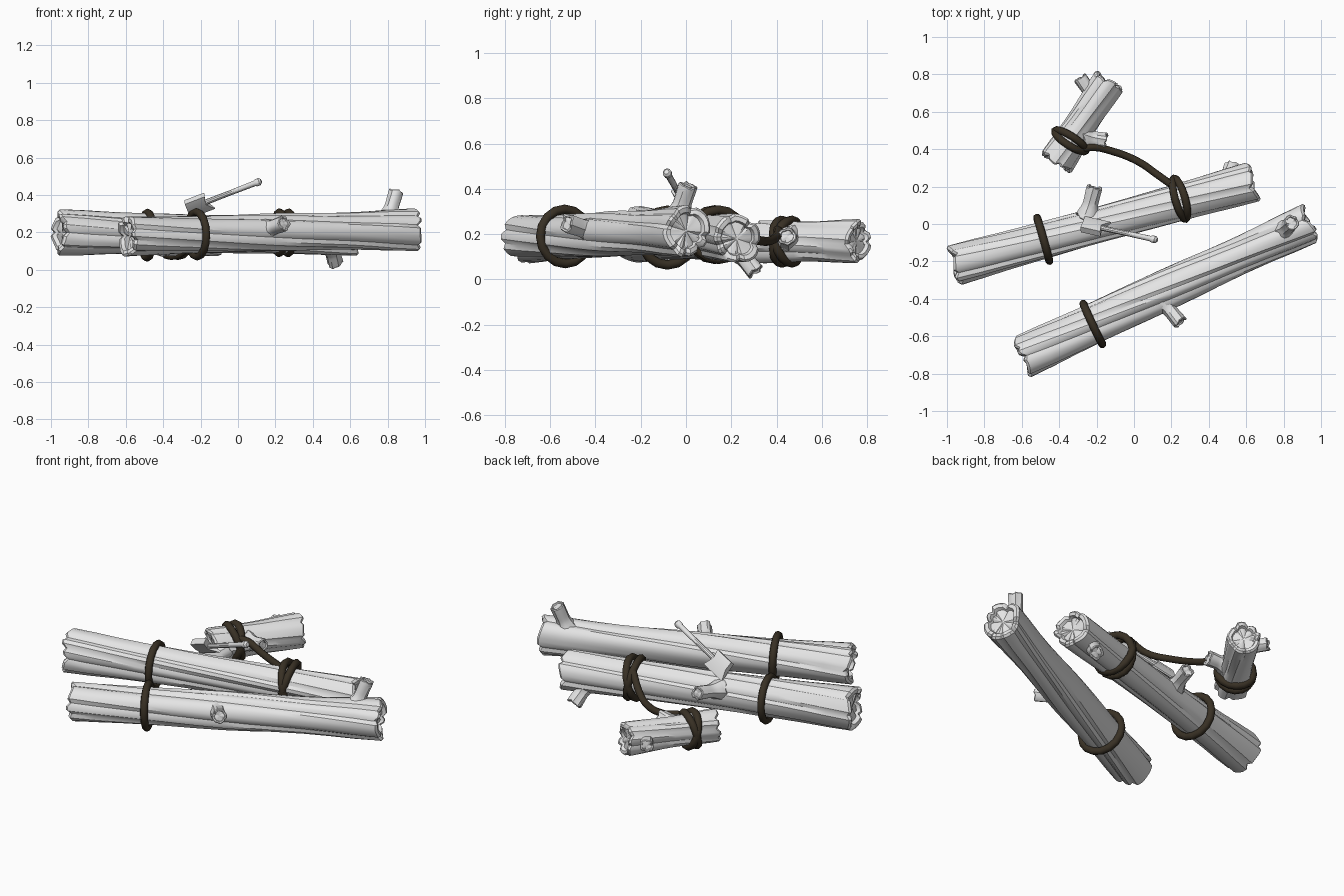
import bpy, bmesh, math, random
from mathutils import Vector, Matrix

random.seed(4)
cube = bpy.data.objects.get("Cube")
if cube:
    bpy.data.objects.remove(cube)


def material(name, color):
    m = bpy.data.materials.new(name)
    m.use_nodes = True
    m.diffuse_color = color
    m.node_tree.nodes["Principled BSDF"].inputs["Base Color"].default_value = color
    return m


WOOD = material("pale grey wood", (0.78, 0.78, 0.78, 1))
ROPE = material("dark brown rope", (0.04, 0.03, 0.018, 1))


def finish(obj, mat, angle=35):
    obj.data.materials.append(mat)
    bpy.ops.object.select_all(action="DESELECT")
    obj.select_set(True)
    bpy.context.view_layer.objects.active = obj
    bpy.ops.object.shade_smooth_by_angle(angle=math.radians(angle))


def new_object(name, bm):
    bmesh.ops.recalc_face_normals(bm, faces=bm.faces)
    mesh = bpy.data.meshes.new(name)
    bm.to_mesh(mesh)
    bm.free()
    obj = bpy.data.objects.new(name, mesh)
    bpy.context.collection.objects.link(obj)
    return obj


def log(name, start, end, radii, twist=0.0, sides=32, cracks=7, lump=0.05):
    """Gnarled trunk: twisted body with grooves, raised bark rims, recessed cracked ends."""
    start, end = Vector(start), Vector(end)
    axis = end - start
    length = axis.length
    frame = Matrix.Translation(start) @ axis.to_track_quat("Z", "Y").to_matrix().to_4x4()
    step = sides // cracks
    grooves = {i * step + random.randrange(max(1, step - 1)) for i in range(cracks)}
    phase = random.uniform(0, 6)
    r0, r1 = radii[0], radii[-1]

    # stations: distance along the trunk, radius, crack depth, end direction
    rim = [(0.22, 0.05, 0), (0.20, 0.66, 0.10), (0.02, 0.72, 0.14), (0.0, 0.90, 0.14), (0.10, 1.0, 0.14)]
    stations = [(d * r0, f * r0, c * r0, 1) for d, f, c in rim]
    body = 12
    for k in range(1, body):
        t = k / body
        s = t * (len(radii) - 1)
        i = min(int(s), len(radii) - 2)
        u = s - i
        u = u * u * (3 - 2 * u)
        stations.append((t * length, radii[i] * (1 - u) + radii[i + 1] * u, 0, 0))
    stations += [(length - d * r1, f * r1, c * r1, -1) for d, f, c in reversed(rim)]

    bm = bmesh.new()
    rings = []
    for dist, r, crack, side in stations:
        t = dist / length
        ring = []
        for j in range(sides):
            a = 2 * math.pi * j / sides
            shape = 1 + lump * math.cos(2 * a + phase) + 0.6 * lump * math.cos(5 * a + phase * 2 + 2 * t)
            z = dist
            if side and r > 0.6 * (r0 if side > 0 else r1):
                z += side * 0.10 * r * math.cos(3 * a + phase)
            if j in grooves:
                z += side * crack
                if side == 0 or crack > 0.12 * r:
                    shape *= 0.91
            ang = a + twist * t
            ring.append(bm.verts.new(frame @ Vector((r * shape * math.cos(ang), r * shape * math.sin(ang), z))))
        rings.append(ring)
    for lower, upper in zip(rings, rings[1:]):
        for j in range(sides):
            k = (j + 1) % sides
            bm.faces.new((lower[j], lower[k], upper[k], upper[j]))
    bm.faces.new(rings[0])
    bm.faces.new(rings[-1])
    obj = new_object(name, bm)
    finish(obj, WOOD)
    return obj


def stub(name, start, end, r):
    log(name, start, end, (r * 1.5, r * 0.95, r), 0.2, sides=15, cracks=5, lump=0.04)


def ring(name, center, axis, radius, tilt=0.0):
    """Rope loop around a trunk, optionally tilted about a horizontal axis."""
    axis = Vector(axis).normalized()
    across = axis.cross(Vector((0, 0, 1))).normalized()
    rot = Matrix.Rotation(tilt, 3, across) @ axis.to_track_quat("Z", "Y").to_matrix()
    bpy.ops.mesh.primitive_torus_add(major_segments=16, minor_segments=8, major_radius=radius,
                                     minor_radius=0.021, location=center, rotation=rot.to_euler())
    obj = bpy.context.object
    obj.name = name
    finish(obj, ROPE, 60)


# Trunks
front = ((-0.60, -0.715, 0.18), (0.945, 0.01, 0.215))
middle = ((-0.965, -0.225, 0.2), (0.64, 0.23, 0.18))
back = ((-0.42, 0.325, 0.165), (-0.13, 0.77, 0.17))
log("front_log", *front, (0.112, 0.103, 0.105, 0.098, 0.112), 1.3)
log("middle_log", *middle, (0.118, 0.104, 0.098, 0.1, 0.108), 0.9)
log("back_log", *back, (0.096, 0.086, 0.094), 0.4, sides=28)

# Cut branch stubs
stub("front_log_side_stub", (0.14, -0.40, 0.21), (0.25, -0.53, 0.25), 0.042)
stub("front_log_top_stub", (0.80, -0.04, 0.26), (0.845, 0.01, 0.42), 0.042)
stub("middle_log_side_stub", (-0.25, 0.03, 0.22), (-0.21, 0.20, 0.25), 0.042)
stub("middle_log_low_stub", (0.49, 0.22, 0.14), (0.522, 0.31, 0.032), 0.042)
stub("back_log_end_stub", (-0.21, 0.67, 0.17), (-0.29, 0.785, 0.18), 0.038)
stub("back_log_side_stub", (-0.27, 0.46, 0.18), (-0.145, 0.445, 0.19), 0.042)


# Rope loops
def direction(ends):
    return Vector(ends[1]) - Vector(ends[0])


ring("front_log_rope", (-0.22, -0.535, 0.19), direction(front), 0.12)
ring("middle_log_rope", (-0.485, -0.082, 0.185), direction(middle), 0.121)
for tilt, label in ((0.24, "a"), (-0.24, "b")):
    ring("middle_log_tie_" + label, (0.245, 0.135, 0.198), direction(middle), 0.113, tilt)
    ring("back_log_tie_" + label, (-0.34, 0.445, 0.167), direction(back), 0.098, tilt * 1.1)

# Rope strung between the two ties
path = [(-0.29, 0.40, 0.22), (-0.22, 0.41, 0.21), (-0.12, 0.39, 0.18), (0.02, 0.335, 0.17),
        (0.13, 0.26, 0.20), (0.20, 0.21, 0.27)]
curve = bpy.data.curves.new("linking_rope", "CURVE")
curve.dimensions = "3D"
curve.bevel_depth = 0.02
curve.bevel_resolution = 2
curve.resolution_u = 5
curve.use_fill_caps = True
spline = curve.splines.new("BEZIER")
spline.bezier_points.add(len(path) - 1)
for point, co in zip(spline.bezier_points, path):
    point.co = co
    point.handle_left_type = point.handle_right_type = "AUTO"
rope = bpy.data.objects.new("linking_rope", curve)
bpy.context.collection.objects.link(rope)
curve.materials.append(ROPE)

# Hatchet: handle along its local x, blade spreading across local y
tip, head = Vector((0.115, -0.084, 0.472)), Vector((-0.215, -0.012, 0.345))
along = (tip - head).normalized()
normal = Vector((-0.1, 0.8, 0.6))
normal = (normal - along * normal.dot(along)).normalized()
across = normal.cross(along)
basis = Matrix((along, across, normal)).transposed().to_4x4()
basis.translation = head

bm = bmesh.new()
reach = (tip - head).length
sections = []
for x, r in ((0, 0.015), (reach * 0.5, 0.014), (reach - 0.03, 0.015), (reach - 0.02, 0.02),
             (reach, 0.02), (reach + 0.01, 0.011)):
    sections.append([bm.verts.new(basis @ Vector((x, r * math.cos(k * math.pi / 5), r * math.sin(k * math.pi / 5))))
                     for k in range(10)])
for a, b in zip(sections, sections[1:]):
    for k in range(10):
        bm.faces.new((a[k], a[(k + 1) % 10], b[(k + 1) % 10], b[k]))
bm.faces.new(sections[0])
bm.faces.new(sections[-1])
finish(new_object("hatchet_handle", bm), WOOD)

bm = bmesh.new()
profile = [(0.06, -0.05, 0.018), (0.045, 0.0, 0.02), (0.075, 0.06, 0.004),
           (-0.08, 0.06, 0.004), (-0.06, 0.0, 0.02), (-0.055, -0.05, 0.018)]
upper, lower = [[bm.verts.new(basis @ Vector((x, y, s * h))) for x, y, h in profile] for s in (1, -1)]
for loop in (upper, lower):
    bm.faces.new((loop[0], loop[1], loop[4], loop[5]))
    bm.faces.new((loop[1], loop[2], loop[3], loop[4]))
for k in range(6):
    n = (k + 1) % 6
    bm.faces.new((upper[k], upper[n], lower[n], lower[k]))
finish(new_object("hatchet_head", bm), WOOD, 20)
